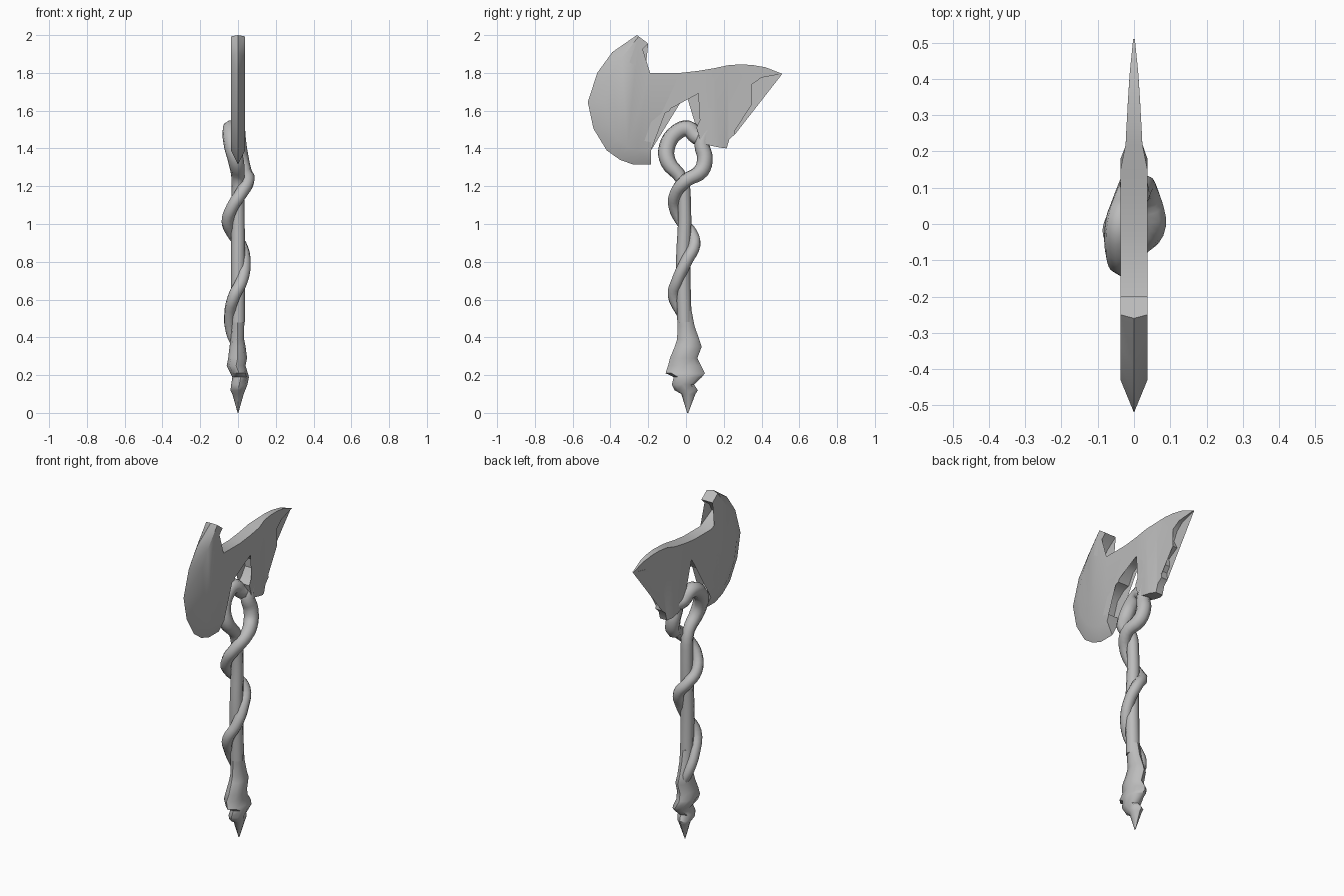
import bpy, bmesh, math

cube = bpy.data.objects.get("Cube")
if cube:
    bpy.data.objects.remove(cube, do_unlink=True)

grey = bpy.data.materials.new("plain grey")
grey.use_nodes = True
grey.diffuse_color = (0.5, 0.5, 0.5, 1)
grey.node_tree.nodes["Principled BSDF"].inputs["Base Color"].default_value = (0.5, 0.5, 0.5, 1)


def finish(name, bm, angle):
    bmesh.ops.recalc_face_normals(bm, faces=bm.faces)
    mesh = bpy.data.meshes.new(name)
    bm.to_mesh(mesh)
    bm.free()
    obj = bpy.data.objects.new(name, mesh)
    bpy.context.collection.objects.link(obj)
    mesh.materials.append(grey)
    bpy.ops.object.select_all(action='DESELECT')
    bpy.context.view_layer.objects.active = obj
    obj.select_set(True)
    bpy.ops.object.shade_smooth_by_angle(angle=math.radians(angle))
    return obj


def tube(name, points, depth):
    """Smooth round tube; points are (x, y, z, radius factor)."""
    curve = bpy.data.curves.new(name, 'CURVE')
    curve.dimensions = '3D'
    curve.bevel_depth = depth
    curve.bevel_resolution = 2
    curve.resolution_u = 4
    curve.use_fill_caps = True
    spline = curve.splines.new('BEZIER')
    spline.bezier_points.add(len(points) - 1)
    for bp, (x, y, z, r) in zip(spline.bezier_points, points):
        bp.co = (x, y, z)
        bp.radius = r
        bp.handle_left_type = bp.handle_right_type = 'AUTO'
    curve.materials.append(grey)
    obj = bpy.data.objects.new(name, curve)
    bpy.context.collection.objects.link(obj)


# Axe head: cutting edge, the ridge behind it, and the rest of the outline (y, z)
edge = [(-.26, 2), (-.39, 1.91), (-.47, 1.8), (-.52, 1.645), (-.49, 1.505),
        (-.42, 1.39), (-.35, 1.34), (-.28, 1.315), (-.185, 1.315)]
ridge = [(-.25, 1.993), (-.34, 1.88), (-.39, 1.79), (-.43, 1.645), (-.41, 1.53),
         (-.36, 1.45), (-.31, 1.41), (-.26, 1.39), (-.185, 1.39)]
back = [(-.175, 1.43), (-.22, 1.44), (-.185, 1.54), (-.13, 1.585), (-.09, 1.595),
        (-.05, 1.665), (0, 1.69), (.065, 1.69), (.115, 1.64), (.12, 1.585),
        (.09, 1.54), (.055, 1.51), (.08, 1.43), (.13, 1.415), (.18, 1.405),
        (.215, 1.4), (.23, 1.45), (.26, 1.475), (.255, 1.52), (.28, 1.55),
        (.275, 1.6), (.35, 1.635), (.32, 1.69), (.35, 1.74), (.4, 1.775),
        (.51, 1.795), (.42, 1.83), (.35, 1.842), (.285, 1.845), (.22, 1.84),
        (.15, 1.825), (.06, 1.81), (-.03, 1.8), (-.19, 1.8), (-.3, 1.855),
        (-.275, 1.9), (-.2, 1.955)]


def half_width(y):
    if y < .19:
        return .037
    return .024 * max(.02, (.51 - y) / .31) ** .6


bm = bmesh.new()
outline = ridge + back
sides = [[bm.verts.new((s * half_width(y), y, z)) for y, z in outline] for s in (1, -1)]
tip = [bm.verts.new((0, y, z)) for y, z in edge]
n, count = len(ridge), len(outline)
caps = [bm.faces.new(side) for side in sides]
for side in sides:
    for i in range(n - 1):
        bm.faces.new((side[i], side[i + 1], tip[i + 1], tip[i]))
for i in range(n - 1, count):
    j = (i + 1) % count
    bm.faces.new((sides[0][i], sides[0][j], sides[1][j], sides[1][i]))
for i in (0, n - 1):
    bm.faces.new((sides[0][i], tip[i], sides[1][i]))
bmesh.ops.triangulate(bm, faces=caps)
finish("axe_head", bm, 35)

# Pommel: stacked rings (z, x min, x max, y min, y max) ending in a point
rings = [(.54, -.037, .035, -.045, .03), (.46, -.037, .033, -.045, .045),
         (.39, -.04, .032, -.047, .07), (.35, -.045, .04, -.06, .083),
         (.29, -.052, .048, -.085, .06), (.25, -.06, .04, -.095, .08),
         (.21, -.04, .052, -.108, .1), (.19, -.03, .058, -.065, .085),
         (.15, -.036, .05, -.075, .042), (.12, -.04, .038, -.06, .063),
         (.1, -.03, .03, -.025, .05), (0, -.002, .002, .006, .012)]
bm = bmesh.new()
loops = []
for z, x0, x1, y0, y1 in rings:
    loops.append([bm.verts.new(((x0 + x1) / 2 + (x1 - x0) / 2 * math.cos(a),
                                (y0 + y1) / 2 + (y1 - y0) / 2 * math.sin(a), z))
                  for a in (math.tau * k / 8 for k in range(8))])
for low, high in zip(loops, loops[1:]):
    for k in range(8):
        bm.faces.new((low[k], low[k - 1], high[k - 1], high[k]))
bm.faces.new(loops[0])
bm.faces.new(loops[-1])
finish("pommel", bm, 50)

# Shaft, curling forward at the top into a loop that meets the head
tube("shaft", [(0, -.008, .48, 1), (0, -.015, .8, 1), (0, -.008, 1.1, .9),
               (0, -.025, 1.24, .9), (-.01, -.095, 1.33, 1.1), (-.03, -.1, 1.41, 1.15),
               (-.04, -.05, 1.485, 1.15), (-.035, .01, 1.505, 1.15),
               (-.02, .06, 1.46, 1.1), (0, .12, 1.45, 1)], .038)

# Vine winding round the shaft and rising into the head
tube("vine", [(0, .04, .34, .8), (-.035, .025, .42, .9), (-.045, -.02, .52, .9),
              (-.02, -.065, .62, 1), (.02, -.045, .7, 1), (.035, 0, .8, 1),
              (.015, .045, .89, 1), (-.03, .03, .95, 1), (-.055, -.02, 1.01, 1),
              (-.03, -.06, 1.09, 1), (.015, -.055, 1.16, 1.05), (.052, 0, 1.23, 1.15),
              (.03, .08, 1.28, 1.3), (.015, .1, 1.35, 1.3), (.005, .085, 1.42, 1.25),
              (0, .11, 1.49, 1.2), (0, .16, 1.56, .9)], .032)
